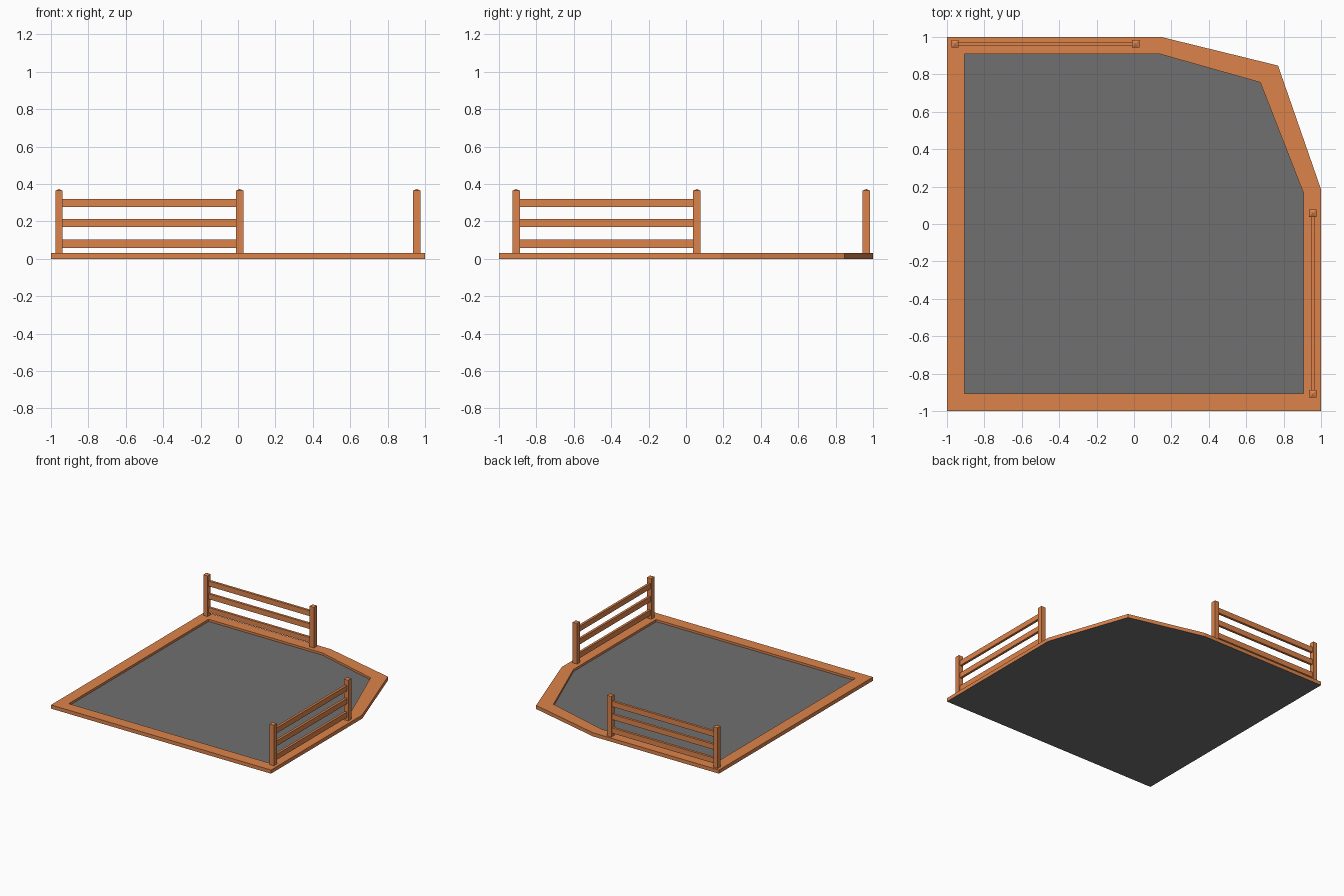
import bpy, bmesh
from mathutils import Vector

if "Cube" in bpy.data.objects:
    bpy.data.objects.remove(bpy.data.objects["Cube"])


def material(name, color):
    m = bpy.data.materials.new(name)
    m.diffuse_color = (*color, 1)
    m.use_nodes = True
    m.node_tree.nodes["Principled BSDF"].inputs["Base Color"].default_value = m.diffuse_color
    return m


WOOD = material("orange_wood", (0.72, 0.23, 0.07))
GREY = material("dark_grey", (0.16, 0.16, 0.16))


def finish(name, bm, *mats):
    bmesh.ops.recalc_face_normals(bm, faces=bm.faces)
    me = bpy.data.meshes.new(name)
    bm.to_mesh(me)
    bm.free()
    for m in mats:
        me.materials.append(m)
    ob = bpy.data.objects.new(name, me)
    bpy.context.collection.objects.link(ob)
    return ob


def add_box(bm, center, size):
    cube = bmesh.ops.create_cube(bm, size=1)
    for v in cube["verts"]:
        v.co = Vector(center) + v.co * Vector(size)
    return cube["verts"]


# Base slab: raised wooden rim around a recessed grey floor, grey underside
OUTER = [(-1, -1), (1, -1), (1, 0.185), (0.77, 0.847), (0.145, 1), (-1, 1)]
INNER = [(-0.905, -0.905), (0.905, -0.905), (0.905, 0.168),
         (0.675, 0.757), (0.133, 0.91), (-0.905, 0.91)]
RIM, FLOOR = 0.03, 0.012
bm = bmesh.new()
rings = [[bm.verts.new((x, y, z)) for x, y in pts]
         for pts, z in ((OUTER, 0), (OUTER, RIM), (INNER, RIM), (INNER, FLOOR))]
for a, b in zip(rings, rings[1:]):
    for i in range(len(a)):
        j = (i + 1) % len(a)
        bm.faces.new((a[i], a[j], b[j], b[i]))
for ring in (rings[0], rings[-1]):
    bm.faces.new(ring).material_index = 1
finish("platform_base", bm, WOOD, GREY)


# Fence post with a shallow pyramid cap
def post(name, x, y):
    w, top, peak = 0.039, 0.364, 0.373
    bm = bmesh.new()
    add_box(bm, (x, y, (RIM + top) / 2), (w, w, top - RIM))
    bm.faces.ensure_lookup_table()
    cap = max(bm.faces, key=lambda f: f.calc_center_median().z)
    tip = bmesh.ops.poke(bm, faces=[cap])["verts"][0]
    tip.co.z = peak
    finish(name, bm, WOOD)


# Fence: two posts joined by three flat rails
def fence(name, start, end):
    a, b = Vector(start), Vector(end)
    for label, p in (("start", a), ("end", b)):
        post(f"{name}_post_{label}", *p)
    mid, span = (a + b) / 2, b - a
    size_x = abs(span.x) or 0.02
    size_y = abs(span.y) or 0.02
    for i, z in enumerate((0.08, 0.192, 0.298)):
        bm = bmesh.new()
        add_box(bm, (mid.x, mid.y, z), (size_x, size_y, 0.044))
        finish(f"{name}_rail_{i + 1}", bm, WOOD)


fence("back_fence", (-0.957, 0.964), (0.009, 0.964))
fence("right_fence", (0.956, -0.908), (0.956, 0.058))
